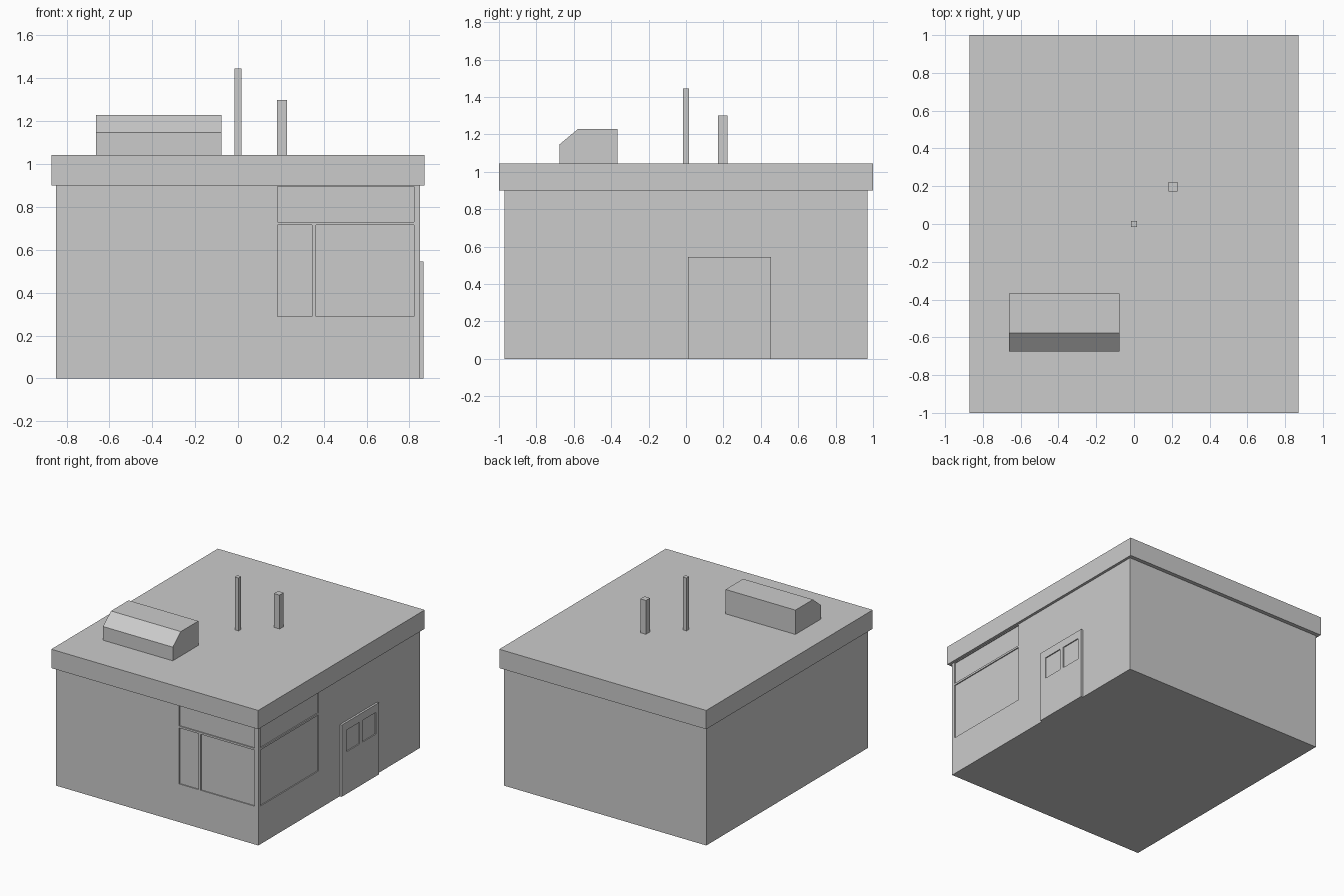
import bpy, bmesh

if "Cube" in bpy.data.objects:
    bpy.data.objects.remove(bpy.data.objects["Cube"])


def prism(name, outline, x0, x1):
    """Extrude a (y, z) outline along x."""
    bm = bmesh.new()
    face = bm.faces.new([bm.verts.new((x0, y, z)) for y, z in outline])
    ext = bmesh.ops.extrude_face_region(bm, geom=[face])
    moved = [v for v in ext["geom"] if isinstance(v, bmesh.types.BMVert)]
    bmesh.ops.translate(bm, verts=moved, vec=(x1 - x0, 0, 0))
    bmesh.ops.recalc_face_normals(bm, faces=bm.faces)
    mesh = bpy.data.meshes.new(name)
    bm.to_mesh(mesh)
    bm.free()
    ob = bpy.data.objects.new(name, mesh)
    bpy.context.collection.objects.link(ob)
    return ob


def box(name, x, y, z):
    return prism(name, [(y[0], z[0]), (y[1], z[0]), (y[1], z[1]), (y[0], z[1])], *x)


def recess(target, x, y, z):
    """Cut a shallow box-shaped recess into the target."""
    cutter = box("recess_cutter", x, y, z)
    cutter.hide_render = True
    mod = target.modifiers.new("recess", 'BOOLEAN')
    mod.operation = 'DIFFERENCE'
    mod.solver = 'EXACT'
    mod.object = cutter
    bpy.context.view_layer.objects.active = target
    bpy.ops.object.modifier_apply(modifier=mod.name)
    bpy.data.objects.remove(cutter)


D = 0.008  # recess depth

# Walls with shop windows and sign band around the front right corner
walls = box("walls", (-0.85, 0.85), (-0.97, 0.97), (0, 0.902))
for x, z in (((0.185, 0.345), (0.29, 0.715)),
             ((0.365, 0.82), (0.29, 0.715)),
             ((0.185, 0.82), (0.73, 0.895))):
    recess(walls, x, (-1.05, -0.97 + D), z)
for z in ((0.29, 0.715), (0.73, 0.895)):
    recess(walls, (0.85 - D, 0.95), (-0.945, -0.245), z)

# Overhanging flat roof
box("roof_slab", (-0.87, 0.87), (-1, 1), (0.9, 1.043))

# Door with two small window panes
door = box("door", (0.84, 0.866), (0.01, 0.455), (0, 0.545))
for y in ((0.065, 0.225), (0.26, 0.42)):
    recess(door, (0.866 - D, 0.95), y, (0.32, 0.485))

# Rooftop unit with sloped front edge
prism("rooftop_unit",
      [(-0.675, 1.04), (-0.367, 1.04), (-0.367, 1.228), (-0.578, 1.228), (-0.675, 1.147)],
      -0.663, -0.076)

# Rooftop pipes
box("tall_pipe", (-0.016, 0.016), (-0.016, 0.016), (1.04, 1.445))
box("short_pipe", (0.182, 0.229), (0.172, 0.222), (1.04, 1.3))
